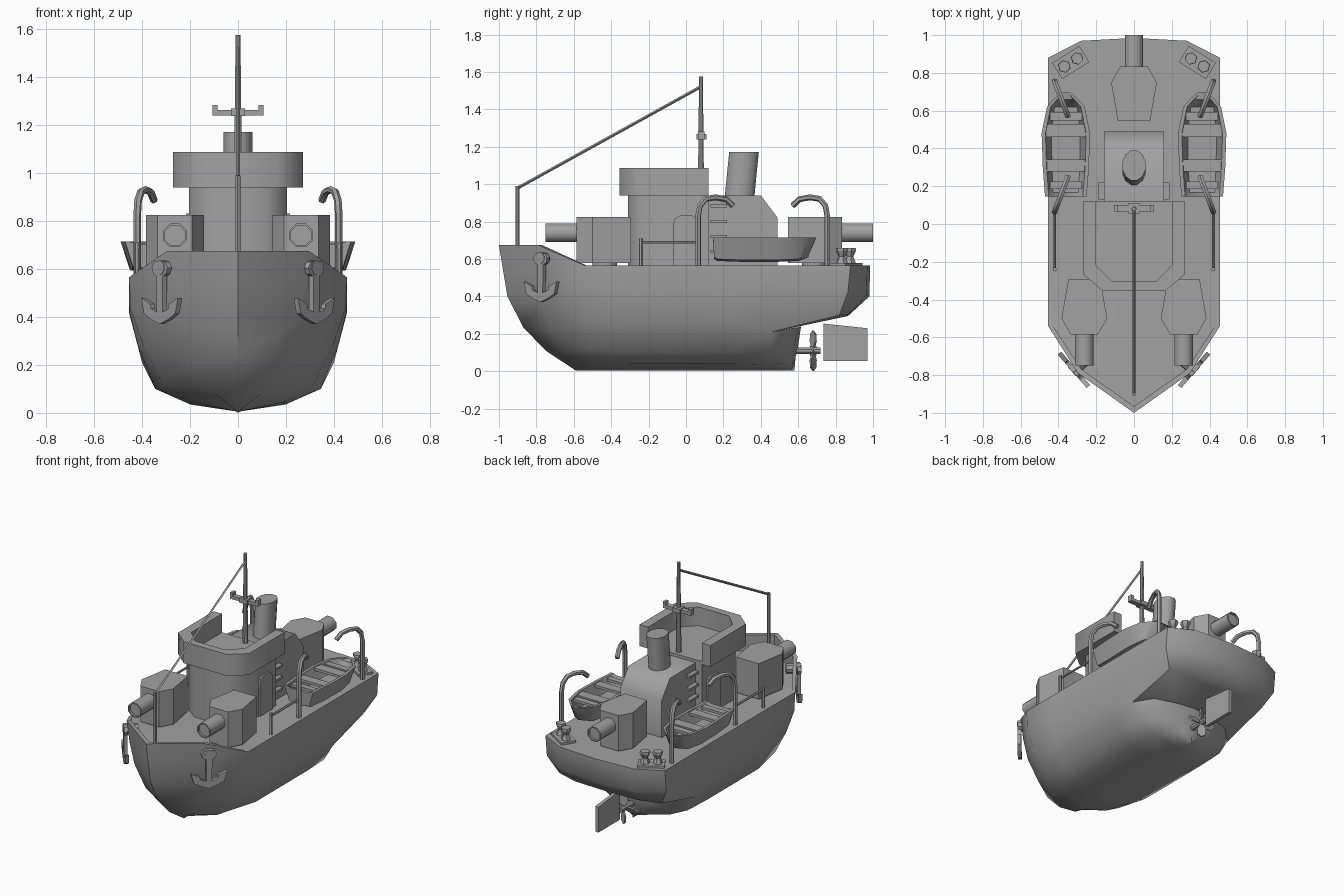
import bpy, bmesh, math
from mathutils import Vector, Matrix

if "Cube" in bpy.data.objects:
    bpy.data.objects.remove(bpy.data.objects["Cube"])

GREY = bpy.data.materials.new("dark_grey_paint")
GREY.diffuse_color = (.36, .36, .36, 1)
GREY.use_nodes = True
GREY.node_tree.nodes["Principled BSDF"].inputs["Base Color"].default_value = GREY.diffuse_color


def finish(name, bm, mirror=False, smooth=None):
    bmesh.ops.remove_doubles(bm, verts=bm.verts, dist=0.0005)
    bmesh.ops.recalc_face_normals(bm, faces=bm.faces)
    me = bpy.data.meshes.new(name)
    bm.to_mesh(me)
    bm.free()
    me.materials.append(GREY)
    ob = bpy.data.objects.new(name, me)
    bpy.context.collection.objects.link(ob)
    if mirror:
        ob.modifiers.new("Mirror", 'MIRROR').use_mirror_merge = False
    if smooth:
        bpy.ops.object.select_all(action='DESELECT')
        ob.select_set(True)
        bpy.context.view_layer.objects.active = ob
        bpy.ops.object.shade_smooth_by_angle(angle=math.radians(smooth))
    return ob


def skin(bm, rings, closed=True, caps=False):
    rows = [[bm.verts.new(p) for p in r] for r in rings]
    n = len(rows[0])
    for a, b in zip(rows, rows[1:]):
        for i in range(n if closed else n - 1):
            j = (i + 1) % n
            bm.faces.new((a[i], a[j], b[j], b[i]))
    if caps:
        bm.faces.new(rows[0])
        bm.faces.new(rows[-1])


def loft(name, rings, mirror=False, smooth=None, caps=True):
    bm = bmesh.new()
    skin(bm, rings, True, caps)
    return finish(name, bm, mirror, smooth)


def prism(name, pts, lo, hi, axis='z', mirror=False, mat=Matrix(), smooth=None):
    put = {'z': lambda a, b, h: (a, b, h), 'x': lambda a, b, h: (h, a, b),
           'y': lambda a, b, h: (a, h, b)}[axis]
    return loft(name, [[mat @ Vector(put(a, b, h)) for a, b in pts] for h in (lo, hi)],
                mirror, smooth)


def box(name, x, y, z, mirror=False):
    prism(name, [(x[0], y[0]), (x[1], y[0]), (x[1], y[1]), (x[0], y[1])], *z, mirror=mirror)


def tube(name, path, r, n=6, mirror=False, smooth=None):
    # a list of radii means a straight turned part
    path = [Vector(p) for p in path]
    straight = isinstance(r, list)
    axis = path[-1] - path[0]
    ref = axis.cross(path[1] - path[0])
    if straight or ref.length < 1e-5:
        axis = max((p - path[0] for p in path), key=lambda v: v.length)
        ref = axis.orthogonal()
    ref.normalize()
    rings = []
    for i, p in enumerate(path):
        t = axis if straight else path[min(i + 1, len(path) - 1)] - path[max(i - 1, 0)]
        side = t.cross(ref).normalized()
        rad = r[i] if straight else r
        angs = [2 * math.pi * (k + .5) / n for k in range(n)]
        rings.append([p + (ref * math.cos(a) + side * math.sin(a)) * rad for a in angs])
    return loft(name, rings, mirror, smooth)


def sym(half):
    return half + [(-a, b) for a, b in reversed(half) if a]


# Hull: half sections from keel to deck centre, bow to stern, mirrored in place
def section(pts, rim):
    x, y, z = rim
    return pts + [rim, (x, y, .565), (0, y, .565)]


def mid(y, xz):
    return section([(x, y, z) for x, z in xz], (.435, y, .565))


full = [(0, .005), (.21, .04), (.345, .10), (.415, .27), (.453, .42), (.455, .565)]
aft = [(0, .005), (.20, .035), (.335, .10), (.40, .21), (.453, .42), (.455, .565)]
main = [
    section([(0, -.59, .005), (0, -.75, .11), (0, -.87, .235), (0, -.955, .40),
             (0, -.98, .55), (0, -1, .675)], (0, -.965, .675)),
    section([(0, -.55, .005), (.11, -.66, .09), (.20, -.72, .21), (.25, -.77, .38),
             (.277, -.785, .53), (.296, -.79, .675)], (.278, -.77, .675)),
    section([(0, -.5, .005), (.19, -.5, .045), (.315, -.52, .12), (.395, -.53, .28),
             (.447, -.54, .43), (.455, -.54, .565)], (.435, -.53, .565)),
    mid(-.30, full), mid(.25, full), mid(.46, aft)]
skeg = [[(x, .46, z) for x, z in aft[:4]],
        [(0, .53, .005), (.14, .53, .045), (.24, .54, .115), (.30, .56, .23)],
        [(0, .565, .005), (.07, .57, .06), (.12, .58, .13), (.15, .60, .236)],
        [(0, .58, .005), (0, .585, .07), (0, .60, .14), (0, .615, .24)]]
stern = [
    [(0, .46, .21), (.40, .46, .21), (.453, .46, .42), (.455, .46, .565), (0, .46, .565)],
    [(0, .84, .29), (.39, .82, .30), (.455, .865, .42), (.455, .88, .565), (0, .88, .565)],
    [(0, .865, .295), (.24, .865, .30), (.28, .965, .41), (.28, .97, .565), (0, .97, .565)],
    [(0, .865, .295), (0, .865, .295), (0, .98, .40), (0, .985, .565), (0, .985, .565)]]
bm = bmesh.new()
for s in (1, -1):
    for part in (main, skeg, stern):
        skin(bm, [[(s * x, y, z) for x, y, z in r] for r in part], False)
finish("hull", bm, smooth=52)

# Rudder and propeller
prism("rudder", [(.735, .055), (.97, .055), (.97, .23), (.735, .255)], -.012, .012, 'x')
tube("propeller_shaft", [(0, .57, .11), (0, .72, .11)], .02, 8)
leaf = sym([(0, 0), (.03, .05), (.025, .09), (0, .108)])
for k in range(4):
    m = (Matrix.Translation((0, .68, .11)) @ Matrix.Rotation(k * math.pi / 2, 4, 'Y')
         @ Matrix.Rotation(math.radians(30), 4, 'Z'))
    prism("propeller_blade", leaf, -.005, .005, 'y', mat=m)

# Bridge, open-backed bridge screen, doors
prism("bridge", sym([(.205, .12), (.205, -.245), (.115, -.31)]), .56, .96, smooth=60)
outer = sym([(.27, .12), (.27, -.265), (.165, -.355)])
inner = sym([(.205, .12), (.205, -.215), (.115, -.305)])
prism("bridge_screen", outer + inner[::-1], .94, 1.088, smooth=60)
prism("side_door", [(-.07, .56), (-.07, .78), (-.06, .815), (-.035, .832), (.035, .832),
                    (.06, .815), (.07, .78), (.07, .56)], .2, .217, 'x', mirror=True)

# Engine cabin, ladders, funnel
prism("cabin", [(.10, .56), (.49, .56), (.49, .82), (.40, .94), (.10, .94)],
      -.158, .158, 'x', smooth=60)
for z in (.64, .72, .80, .885):
    box("ladder_rung", (.15, .188), (.13, .22), (z - .008, z + .008), True)
angs = [2 * math.pi * (i + .5) / 12 for i in range(12)]
loft("funnel", [[(.063 * math.cos(a), y + .082 * math.sin(a), z) for a in angs]
                for y, z in ((.285, .92), (.31, 1.172))], smooth=40)

# Mast, crosstree, jackstaff and stay
tube("mast", [(0, .08, .95), (0, .08, 1.575)], [.018, .011], 8)
prism("crosstree", sym([(0, 1.24), (.107, 1.24), (.107, 1.283), (.086, 1.283),
                        (.086, 1.262), (0, 1.262)]), .065, .10, 'y')
box("crosstree_collar", (-.03, .03), (.055, .11), (1.238, 1.268))
tube("jackstaff", [(0, -.9, .56), (0, -.9, .99)], .011)
tube("mast_stay", [(0, -.9, .98), (0, .08, 1.522)], .008, 4)


# Gun turrets: two forward, one aft
def gun(cx, y, d, mirror):
    house = [(cx + a, y + d * b) for a, b in sym([(.085, 0), (.121, .205), (.072, .29)])]
    prism("gun_house", house, .58, .825, mirror=mirror)
    tube("gun_base", [(cx, y + d * .14, .56), (cx, y + d * .14, .59)], .065, 12, mirror)
    tube("gun_barrel", [(cx, y + d * t, .74) for t in (.27, .455, .455, .44)],
         [.053, .053, .045, .045], 8, mirror, 50)


gun(.263, -.295, -1, True)
gun(0, .545, 1, False)

# Lifeboats with thwarts
CX = .361
rings = []
for yt, yb, w, zb, zi in ((.145, .15, .110, .60, .705), (.168, .168, .112, .59, .63),
                          (.30, .30, .122, .585, .63), (.48, .48, .128, .585, .63),
                          (.62, .60, .10, .59, .64), (.66, .63, .065, .60, .705),
                          (.695, .655, .025, .61, .71)):
    half = [(0, yb, zb), (.7 * w, yb, zb + .01), (w, yt, .714), (max(w - .02, .01), yt, .714),
            (.6 * w, yt, zi), (0, yt, zi)]
    rings.append([(CX + x, y, z) for x, y, z in half]
                 + [(CX - x, y, z) for x, y, z in half[-2:0:-1]])
loft("lifeboat", rings, True, 50)
for y, w, d in ((.31, .105, .032), (.495, .108, .035), (.205, .085, .02), (.57, .085, .022)):
    box("boat_thwart", (CX - w, CX + w), (y - d, y + d), (.69, .708), True)

# Davits, curved inboard over the boats
arc = [(0, .555), (0, .83), (.05, .885), (.22, .922), (.5, .93), (.8, .92), (1, .885)]
for y0, y1 in ((.065, .25), (.755, .57)):
    tube("davit", [(.42 - .07 * t, y0 + (y1 - y0) * t, z) for t, z in arc], .016, 6, True, 40)

# Side railing
tube("rail_post", [(.42, -.24, .555), (.42, -.24, .71)], .011, 6, True)
tube("rail_bar", [(.42, -.25, .69), (.42, .065, .69)], .008, 6, True)

# Mooring bollards on angled plates
m = Matrix.Translation((.335, .855, 0)) @ Matrix.Rotation(math.radians(-32), 4, 'Z')
prism("bollard_plate", [(-.085, -.05), (.085, -.05), (.085, .05), (-.085, .05)],
      .56, .58, mirror=True, mat=m)
for dx in (-.04, .04):
    tube("bollard", [m @ Vector((dx, 0, z)) for z in (.575, .615, .645, .66)],
         [.034, .019, .034, .032], 6, True)

# Bow anchors
m = Matrix.Translation((.318, -.772, 0)) @ Matrix.Rotation(math.radians(49), 4, 'Z')
anchor = sym([(0, .635), (.035, .63), (.05, .605), (.04, .58), (.02, .57), (.018, .42),
              (.055, .435), (.06, .455), (.117, .48), (.10, .415), (.055, .39), (0, .37)])
prism("anchor", anchor, -.012, .012, 'y', True, m)
tube("anchor_hawse", [m @ Vector((0, t, .605)) for t in (-.015, .08)], [.032, .032], 8, True)
